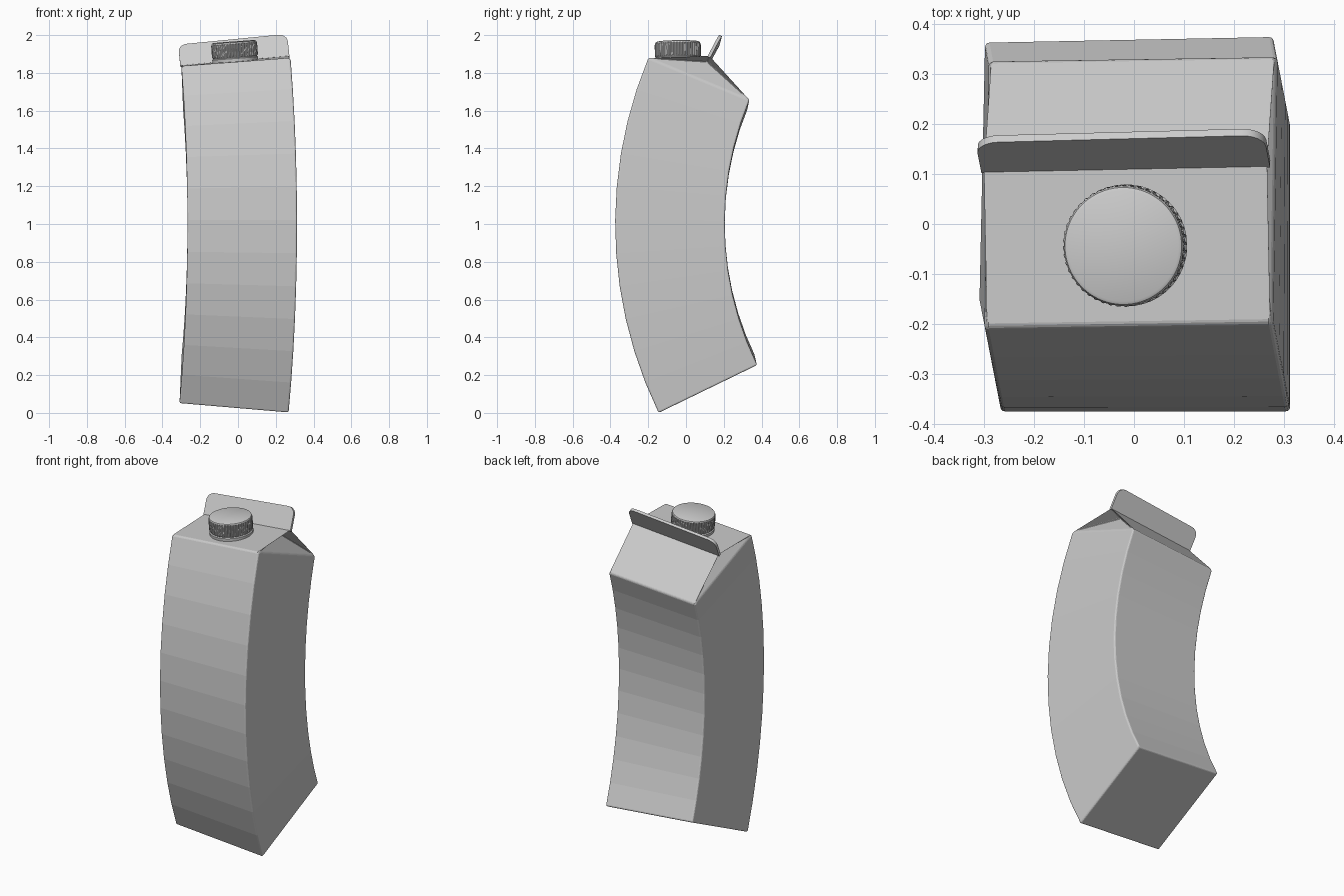
import bpy
import bmesh
from math import sin, cos, pi, radians
from mathutils import Vector, Matrix

cube = bpy.data.objects.get("Cube")
if cube:
    bpy.data.objects.remove(cube, do_unlink=True)

# Shared material
grey = bpy.data.materials.new("plain_grey")
grey.use_nodes = True
COLOUR = (0.6, 0.6, 0.6, 1)
grey.diffuse_color = COLOUR
grey.node_tree.nodes["Principled BSDF"].inputs["Base Color"].default_value = COLOUR

HALF = 0.29                      # half width of the square carton
FOOT, EAVE = -0.88, 0.767        # unbent heights measured from the bend middle
RIDGE, FIN_TOP = 0.898, 1.022
RADIUS = 1.91
BANDS = 11
TURN = radians(11)
BULGE = Vector((sin(TURN), -cos(TURN), 0))
ACROSS = Vector((cos(TURN), sin(TURN), 0))
MIDDLE = Vector((0.0225, -0.085, 1.0))


def bend(x, y, s):
    """Wrap a straight carton point around the bending arc."""
    p = Vector((x, y, 0))
    reach = RADIUS + p.dot(BULGE)
    a = s / RADIUS
    return (MIDDLE + ACROSS * p.dot(ACROSS) + BULGE * (reach * cos(a) - RADIUS)
            + Vector((0, 0, reach * sin(a))))


def finish(name, bm, bevel=0, smooth=None):
    bmesh.ops.recalc_face_normals(bm, faces=bm.faces)
    mesh = bpy.data.meshes.new(name)
    bm.to_mesh(mesh)
    bm.free()
    mesh.materials.append(grey)
    ob = bpy.data.objects.new(name, mesh)
    bpy.context.collection.objects.link(ob)
    if bevel:
        mod = ob.modifiers.new("soft_edges", "BEVEL")
        mod.width = bevel
        mod.segments = 3
        mod.limit_method = "ANGLE"
        mod.angle_limit = radians(25)
    if smooth:
        bpy.ops.object.select_all(action="DESELECT")
        ob.select_set(True)
        bpy.context.view_layer.objects.active = ob
        bpy.ops.object.shade_smooth_by_angle(angle=radians(smooth))
    return ob


def bridge(bm, low, high):
    n = len(low)
    for i in range(n):
        j = (i + 1) % n
        bm.faces.new((low[i], low[j], high[j], high[i]))


# Carton body: stacked square rings, gable roof and tucked side gussets
bm = bmesh.new()
corners = [(-HALF, -HALF), (HALF, -HALF), (HALF, HALF), (-HALF, HALF)]
rings = []
for k in range(BANDS + 1):
    s = FOOT + (EAVE - FOOT) * k / BANDS
    rings.append([bm.verts.new(bend(x, y, s)) for x, y in corners])
for low, high in zip(rings, rings[1:]):
    bridge(bm, low, high)
bm.faces.new(rings[0])
front_l, front_r, back_r, back_l = rings[-1]
ridge_l, ridge_r = [bm.verts.new(bend(x, 0, RIDGE)) for x in (-HALF, HALF)]
bm.faces.new((front_l, front_r, ridge_r, ridge_l))
bm.faces.new((back_r, back_l, ridge_l, ridge_r))
for side, front, back, ridge in ((-1, front_l, back_l, ridge_l),
                                 (1, front_r, back_r, ridge_r)):
    tuck = bm.verts.new(bend(side * (HALF - 0.09), 0, RIDGE - 0.025))
    bm.faces.new((front, back, tuck))
    bm.faces.new((front, tuck, ridge))
    bm.faces.new((back, ridge, tuck))
roof = [v.co.copy() for v in (front_l, front_r, ridge_r, ridge_l)]
finish("carton_body", bm, bevel=0.009)

# Sealed top fin: thin plate with rounded upper corners
bm = bmesh.new()
round_r = 0.045
outline = [(-HALF, RIDGE - 0.008), (HALF, RIDGE - 0.008)]
for cx, start in ((HALF - round_r, 0), (round_r - HALF, pi / 2)):
    for i in range(7):
        a = start + i * pi / 12
        outline.append((cx + round_r * cos(a), FIN_TOP - round_r + round_r * sin(a)))
sheets = [[bm.verts.new(bend(x, y, s)) for x, s in outline] for y in (-0.008, 0.008)]
for sheet in sheets:
    bm.faces.new(sheet)
bridge(bm, *sheets)
finish("top_fin", bm, smooth=30)

# Screw cap and neck, standing square to the front roof panel
centre = sum(roof, Vector()) / 4
along = (roof[1] - roof[0]).normalized()
normal = along.cross(roof[3] - roof[0]).normalized()
stand = Matrix((along, normal.cross(along), normal)).transposed().to_4x4()
stand.translation = centre


def lathe(name, profile, sides, smooth):
    """Turn (radius, height, notch depth) rows into a closed round part."""
    bm = bmesh.new()
    loops = []
    for r, z, notch in profile:
        loop = []
        for i in range(sides):
            a = 2 * pi * i / sides
            q = r - notch * (i // 2 % 2)
            loop.append(bm.verts.new((q * cos(a), q * sin(a), z)))
        loops.append(loop)
    for low, high in zip(loops, loops[1:]):
        bridge(bm, low, high)
    bm.faces.new(loops[0])
    bm.faces.new(loops[-1])
    finish(name, bm, smooth=smooth).matrix_world = stand


lathe("neck_ring", [(0.12, -0.01, 0), (0.122, 0.016, 0), (0.116, 0.021, 0)], 64, 35)
lathe("screw_cap", [(0.113, 0.015, 0), (0.118, 0.024, 0), (0.122, 0.028, 0.005),
                    (0.122, 0.088, 0.005), (0.12, 0.094, 0),
                    (0.117, 0.101, 0), (0.111, 0.104, 0)], 192, 35)
